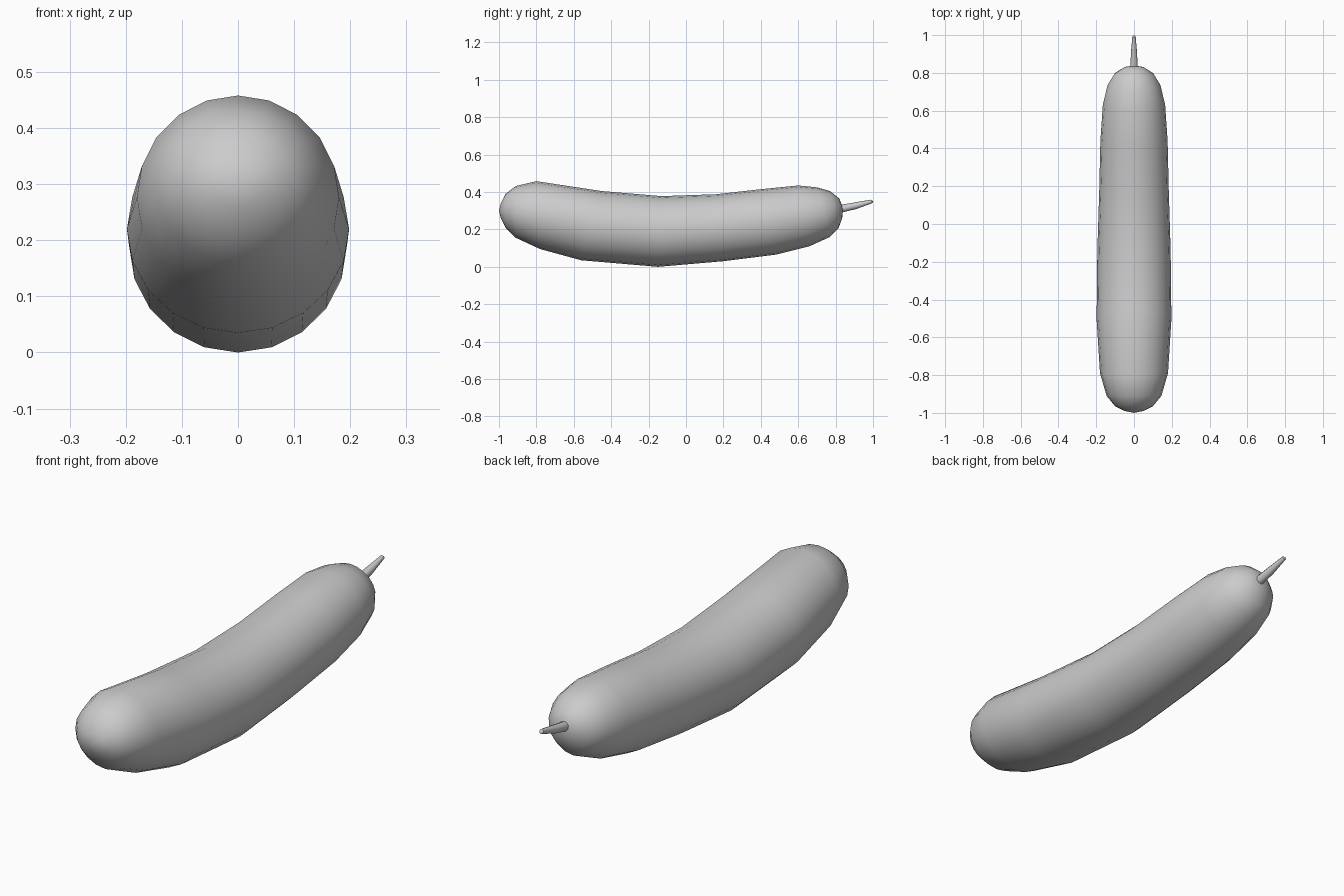
import bpy
import math
from mathutils import Vector

cube = bpy.data.objects.get("Cube")
if cube:
    bpy.data.objects.remove(cube, do_unlink=True)

grey = bpy.data.materials.new("plain grey")
grey.use_nodes = True
grey.diffuse_color = (0.6, 0.6, 0.6, 1)
grey.node_tree.nodes["Principled BSDF"].inputs["Base Color"].default_value = (0.6, 0.6, 0.6, 1)


def sweep(name, rings, start, end, sides, angle):
    """Skin elliptical rings (top y, top z, bottom y, bottom z, half width) with closed tips."""
    verts, faces = [], []
    for ty, tz, by, bz, half in rings:
        top, bottom = Vector((0, ty, tz)), Vector((0, by, bz))
        mid, up = (top + bottom) / 2, (top - bottom) / 2
        for i in range(sides):
            a = math.tau * i / sides
            verts.append(mid + up * math.cos(a) + Vector((half * math.sin(a), 0, 0)))
    for r in range(len(rings) - 1):
        for i in range(sides):
            j, k = r * sides, (i + 1) % sides
            faces.append((j + i, j + k, j + sides + k, j + sides + i))
    # Tips
    first, last = len(verts), (len(rings) - 1) * sides
    verts += [Vector((0, *start)), Vector((0, *end))]
    for i in range(sides):
        k = (i + 1) % sides
        faces.append((first, k, i))
        faces.append((first + 1, last + i, last + k))
    mesh = bpy.data.meshes.new(name)
    mesh.from_pydata(verts, [], [f[::-1] for f in faces])
    mesh.materials.append(grey)
    obj = bpy.data.objects.new(name, mesh)
    bpy.context.collection.objects.link(obj)
    bpy.ops.object.select_all(action="DESELECT")
    obj.select_set(True)
    bpy.context.view_layer.objects.active = obj
    bpy.ops.object.shade_smooth_by_angle(angle=math.radians(angle))
    return obj


# Curved body with rounded ends
body_rings = [
    (-0.99, 0.34, -0.99, 0.26, 0.05),
    (-0.965, 0.39, -0.965, 0.21, 0.10),
    (-0.91, 0.432, -0.91, 0.155, 0.145),
    (-0.80, 0.458, -0.78, 0.095, 0.18),
    (-0.45, 0.405, -0.56, 0.035, 0.198),
    (-0.13, 0.378, -0.15, 0.0, 0.194),
    (0.16, 0.388, 0.20, 0.03, 0.184),
    (0.40, 0.415, 0.48, 0.065, 0.178),
    (0.60, 0.435, 0.66, 0.11, 0.165),
    (0.70, 0.425, 0.77, 0.16, 0.14),
    (0.77, 0.405, 0.815, 0.205, 0.105),
    (0.82, 0.365, 0.835, 0.26, 0.055),
]
sweep("body", body_rings, (-1.0, 0.30), (0.84, 0.315), 20, 80)

# Thin tapering stem
stem_rings = [
    (0.81, 0.329, 0.82, 0.287, 0.021),
    (0.90, 0.344, 0.91, 0.309, 0.017),
    (0.988, 0.359, 0.998, 0.341, 0.009),
]
sweep("stem", stem_rings, (0.815, 0.308), (1.0, 0.351), 10, 40)
